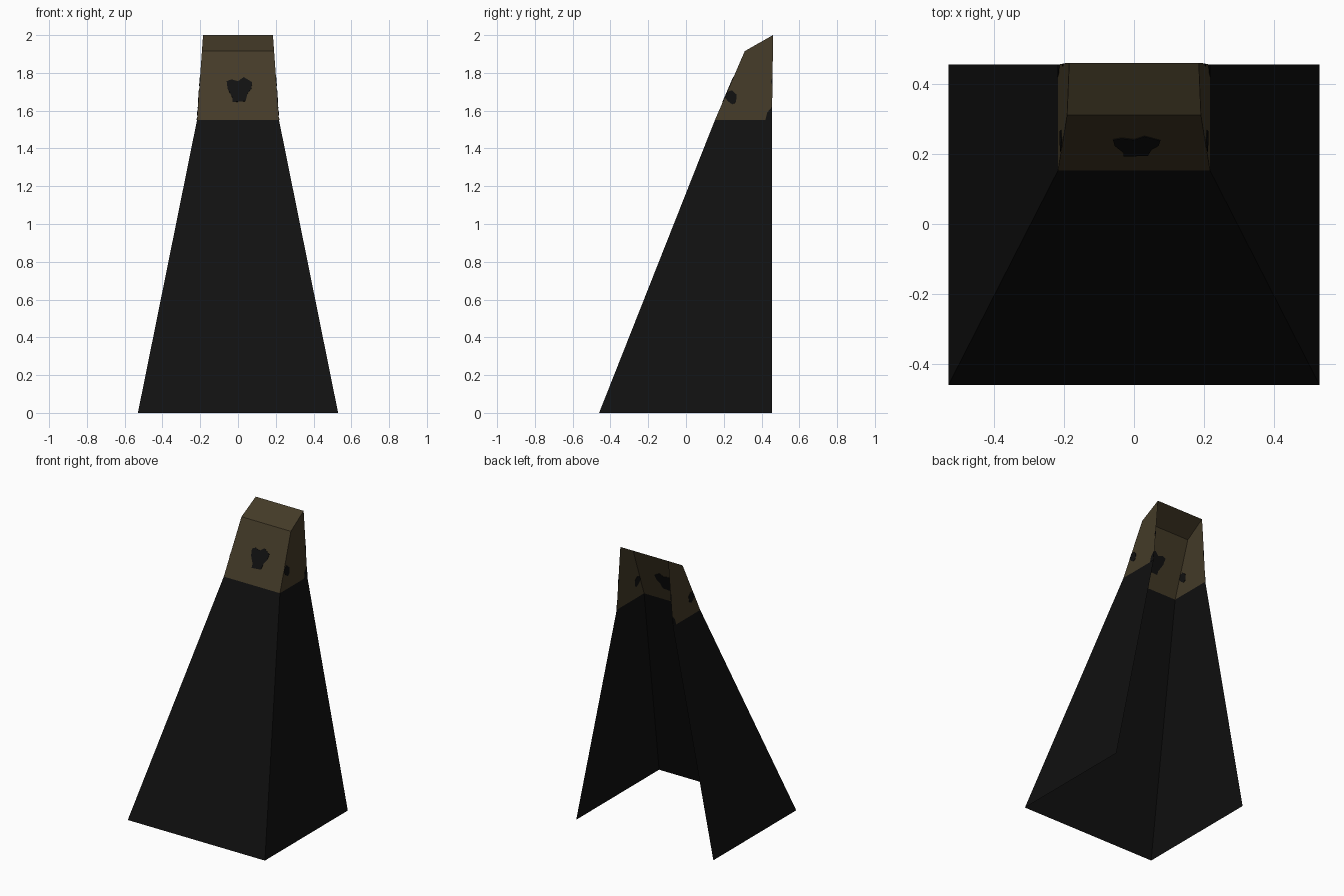
import bpy, bmesh
from mathutils import Vector

if "Cube" in bpy.data.objects:
    bpy.data.objects.remove(bpy.data.objects["Cube"])


def material(name, rgb):
    m = bpy.data.materials.new(name)
    m.diffuse_color = (*rgb, 1)
    m.use_nodes = True
    m.node_tree.nodes["Principled BSDF"].inputs["Base Color"].default_value = m.diffuse_color
    return m


BLACK = material("black cloth", (0.0052, 0.0052, 0.0052))
TAN = material("dark tan", (0.058, 0.043, 0.021))


def finish(name, bm, mat):
    me = bpy.data.meshes.new(name)
    bm.to_mesh(me)
    bm.free()
    me.materials.append(mat)
    ob = bpy.data.objects.new(name, me)
    bpy.context.collection.objects.link(ob)
    return ob


def open_shell(name, levels, mat):
    """U-shaped sheet, open at the back; levels are (z, half width, front y, back y)."""
    bm = bmesh.new()
    rings = [[bm.verts.new(p) for p in
              ((-w, yb, z), (-w, yf, z), (w, yf, z), (w, yb, z))]
             for z, w, yf, yb in levels]
    for lo, hi in zip(rings, rings[1:]):
        for i in range(3):
            bm.faces.new((lo[i], lo[i + 1], hi[i + 1], hi[i]))
    bmesh.ops.remove_doubles(bm, verts=bm.verts, dist=0.0005)
    return finish(name, bm, mat)


def plate(name, points, normal, inner, outer, mat):
    """Very thin painted patch lying on a sheet."""
    n = Vector(normal).normalized()
    bm = bmesh.new()
    a = [bm.verts.new(Vector(p) - n * inner) for p in points]
    b = [bm.verts.new(Vector(p) + n * outer) for p in points]
    bm.faces.new(a)
    bm.faces.new(b)
    for i in range(len(a)):
        j = (i + 1) % len(a)
        bm.faces.new((a[i], a[j], b[j], b[i]))
    bmesh.ops.recalc_face_normals(bm, faces=bm.faces)
    return finish(name, bm, mat)


# Cloak body and the hood with its sloping top
open_shell("cloak_body", [(0, 0.53, -0.46, 0.455), (1.55, 0.217, 0.153, 0.455)], BLACK)
open_shell("hood", [(1.55, 0.217, 0.153, 0.455), (1.915, 0.191, 0.311, 0.46),
                    (2.0, 0.185, 0.46, 0.46)], TAN)


def front_y(z):
    return 0.153 + (z - 1.55) * 0.158 / 0.365


def side_x(z):
    return 0.217 - (z - 1.55) * 0.026 / 0.365


# Ragged dark spot on the hood front, visible from both sides
front = [(-.06, 1.755), (-.035, 1.765), (0, 1.755), (.03, 1.777), (.075, 1.75), (.07, 1.715),
         (.05, 1.69), (.04, 1.65), (-.03, 1.645), (-.03, 1.67), (-.055, 1.715)]
plate("front_spot", [(x, front_y(z), z) for x, z in front], (0, -0.365, 0.158), 0.002, 0.002, BLACK)

# Dark spots on the hood sides: (y, z) outline and inner thickness
side_spots = {
    "side_spot": ([(.206, 1.67), (.22, 1.70), (.243, 1.708), (.268, 1.685),
                   (.265, 1.645), (.245, 1.633), (.222, 1.65)], 0.002),
    "edge_spot": ([(.457, 1.775), (.45, 1.755), (.457, 1.73)], 0.002),
    "corner_patch": ([(.42, 1.55), (.43, 1.59), (.455, 1.62), (.455, 1.55)], -0.0005),
}
for label, s in (("left", -1), ("right", 1)):
    for part, (outline, inner) in side_spots.items():
        plate(f"{label}_{part}", [(s * side_x(z), y, z) for y, z in outline],
              (s, 0, 0.07), inner, 0.002, BLACK)
